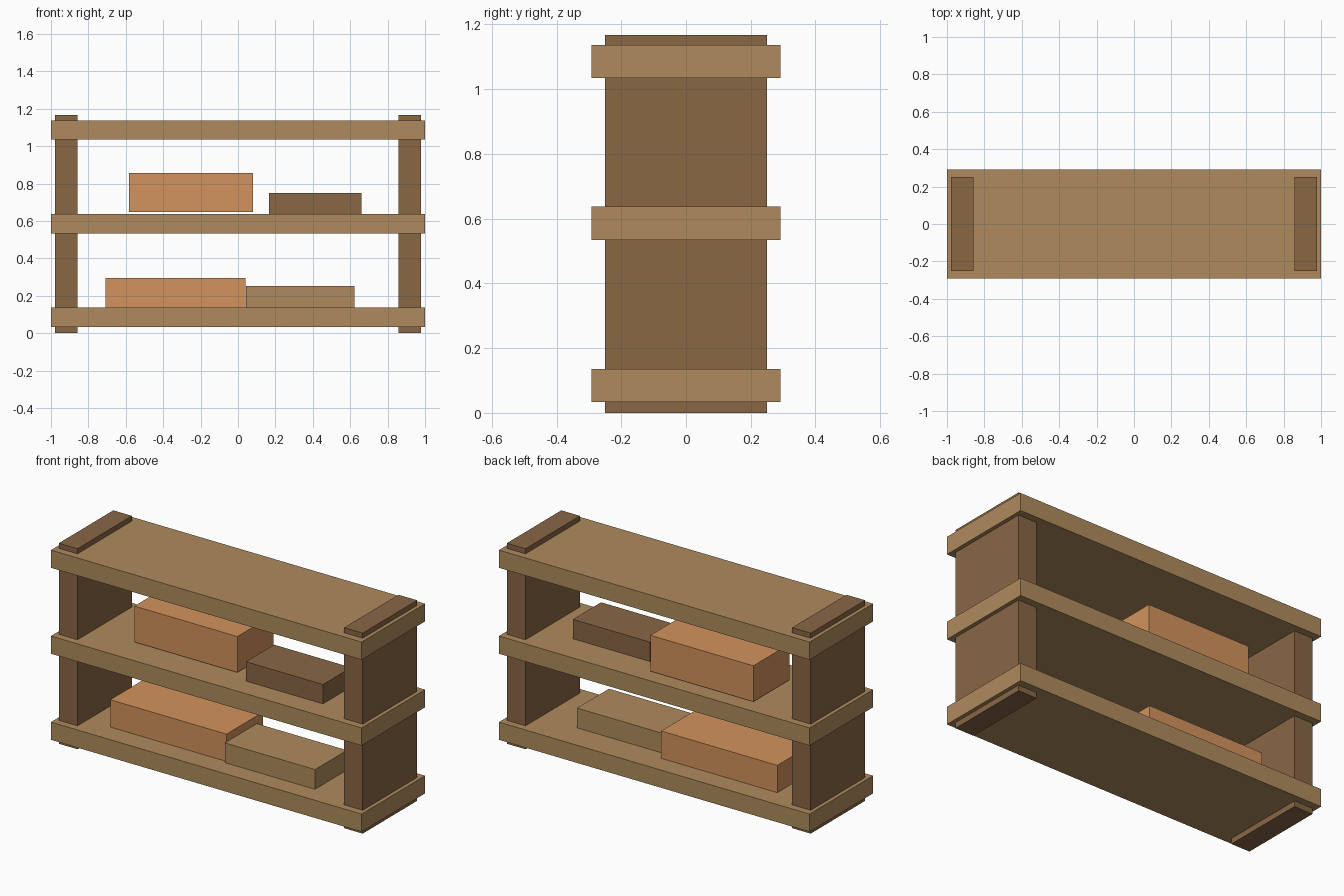
import bpy

if "Cube" in bpy.data.objects:
    bpy.data.objects.remove(bpy.data.objects["Cube"])


def material(name, rgb):
    m = bpy.data.materials.new(name)
    m.diffuse_color = (*rgb, 1)
    m.use_nodes = True
    m.node_tree.nodes["Principled BSDF"].inputs["Base Color"].default_value = m.diffuse_color
    return m


LIGHT = material("light_wood", (0.43, 0.26, 0.11))
DARK = material("dark_wood", (0.25, 0.135, 0.06))
ORANGE = material("orange_box", (0.65, 0.29, 0.11))


def box(name, x, y, z, mat):
    """Axis-aligned box from (min, max) ranges."""
    bpy.ops.mesh.primitive_cube_add(
        size=1, location=[(a + b) / 2 for a, b in (x, y, z)])
    ob = bpy.context.object
    ob.name = name
    ob.scale = [b - a for a, b in (x, y, z)]
    bpy.ops.object.transform_apply(location=False, rotation=False, scale=True)
    ob.data.materials.append(mat)
    return ob


# Three shelf boards
for name, z in (("bottom", 0.033), ("middle", 0.534), ("top", 1.034)):
    box(name + "_shelf", (-1, 1), (-0.292, 0.292), (z, z + 0.103), LIGHT)

# Side uprights running through the shelves
for name, s in (("left", -1), ("right", 1)):
    box(name + "_upright", sorted((s * 0.858, s * 0.978)),
        (-0.25, 0.25), (0, 1.167), DARK)

# Stored boxes on the middle shelf
box("upper_large_box", (-0.583, 0.08), (-0.12, 0.213), (0.648, 0.857), ORANGE)
box("upper_small_box", (0.165, 0.661), (-0.163, 0.096), (0.63, 0.75), DARK)

# Stored boxes on the bottom shelf
box("lower_large_box", (-0.708, 0.04), (-0.163, 0.171), (0.13, 0.295), ORANGE)
box("lower_small_box", (0.042, 0.622), (-0.18, 0.114), (0.13, 0.251), LIGHT)
